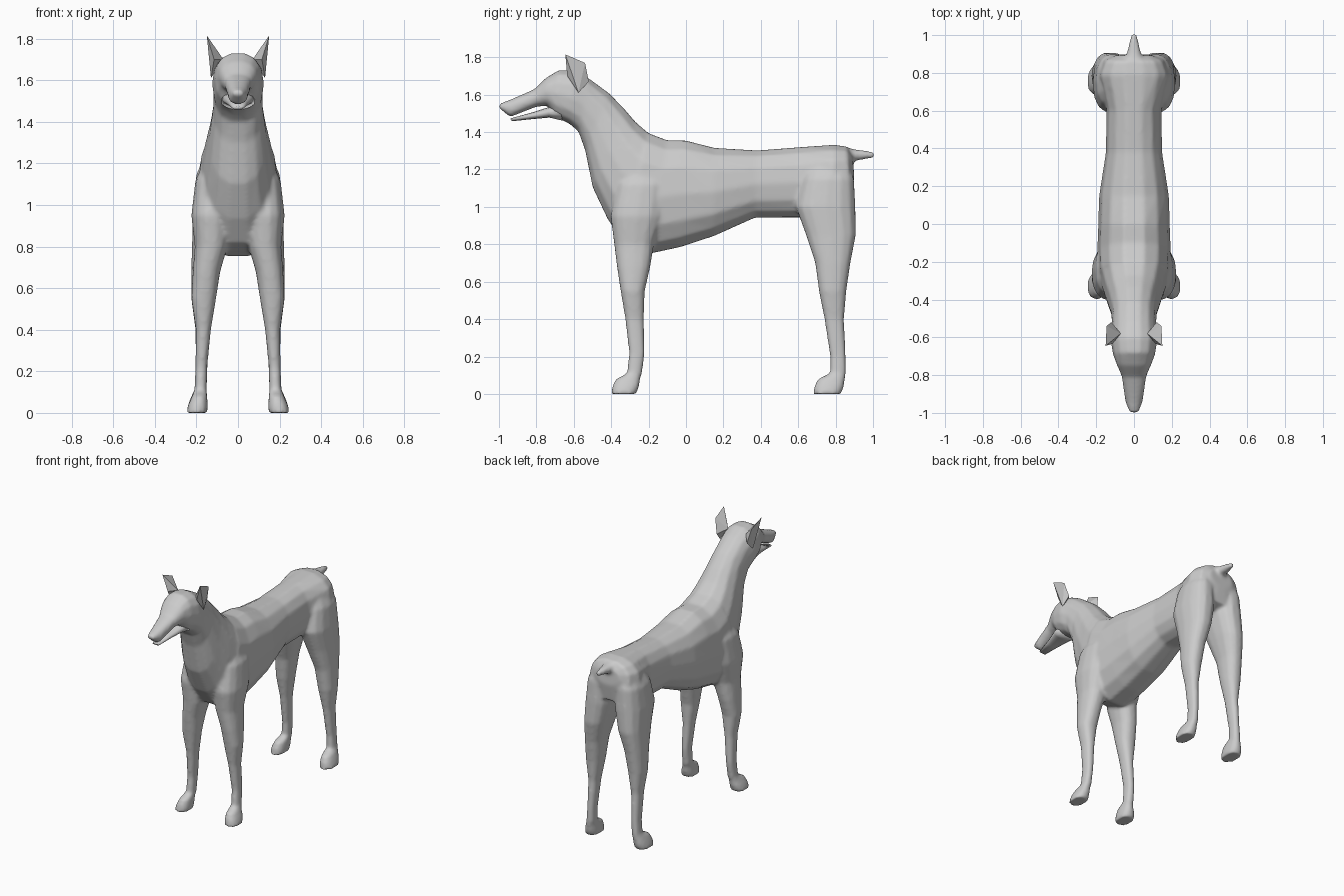
import bpy, bmesh, math
from mathutils import Vector

SIDES = 14


def finish(name, bm):
    bmesh.ops.recalc_face_normals(bm, faces=bm.faces)
    mesh = bpy.data.meshes.new(name)
    bm.to_mesh(mesh)
    bm.free()
    obj = bpy.data.objects.new(name, mesh)
    bpy.context.collection.objects.link(obj)
    return obj


def loft(bm, sections, power=0.85):
    """Skin closed rings; each section is (centre, half axis a, half axis b)."""
    rings = []
    for c, a, b in sections:
        ring = []
        for i in range(SIDES):
            t = 2 * math.pi * i / SIDES
            u, v = math.cos(t), math.sin(t)
            u = math.copysign(abs(u) ** power, u)
            v = math.copysign(abs(v) ** power, v)
            ring.append(bm.verts.new(c + a * u + b * v))
        rings.append(ring)
    for r, s in zip(rings, rings[1:]):
        for i in range(SIDES):
            j = (i + 1) % SIDES
            bm.faces.new((r[i], r[j], s[j], s[i]))
    bm.faces.new(rings[0])
    bm.faces.new(rings[-1])


def spine_loft(bm, rows, power=0.85):
    """Rows: lower y, z, upper y, z, half width."""
    secs = []
    for y0, z0, y1, z1, w in rows:
        lo, hi = Vector((0, y0, z0)), Vector((0, y1, z1))
        secs.append(((lo + hi) / 2, Vector((w, 0, 0)), (hi - lo) / 2))
    loft(bm, secs, power)


def leg_loft(bm, rows, side):
    """Rows: z, front y, back y, inner x, outer x."""
    loft(bm, [(Vector((side * (xi + xo) / 2, (yf + yb) / 2, z)),
               Vector(((xo - xi) / 2, 0, 0)), Vector((0, (yb - yf) / 2, 0)))
              for z, yf, yb, xi, xo in rows])


bm = bmesh.new()

# Rump, torso, neck, skull and upper muzzle
spine_loft(bm, [
    (.90, 1.16, .89, 1.28, .09), (.88, 1.04, .86, 1.325, .16),
    (.78, 1.0, .79, 1.335, .19), (.62, .94, .60, 1.322, .145),
    (.37, .94, .38, 1.305, .15), (.15, .84, .15, 1.32, .185),
    (-.03, .78, .0, 1.36, .19), (-.19, .745, -.1, 1.362, .195),
    (-.34, .81, -.2, 1.40, .19)])
spine_loft(bm, [
    (-.25, .77, -.1, 1.36, .19),
    (-.34, .81, -.2, 1.40, .185), (-.42, .93, -.27, 1.46, .165),
    (-.50, 1.1, -.33, 1.53, .14), (-.54, 1.3, -.41, 1.61, .12),
    (-.575, 1.40, -.52, 1.69, .118), (-.62, 1.44, -.60, 1.73, .125),
    (-.70, 1.48, -.68, 1.733, .112), (-.74, 1.54, -.75, 1.69, .092),
    (-.80, 1.535, -.81, 1.63, .066), (-.94, 1.48, -.93, 1.578, .047),
    (-1.0, 1.528, -1.0, 1.55, .025)])

# Docked tail
spine_loft(bm, [(.80, 1.24, .83, 1.325, .07), (.89, 1.245, .90, 1.308, .04),
                (1.005, 1.262, 1.005, 1.295, .014)])

# Legs, mirrored
front = [(1.27, -.28, -.16, .05, .13), (1.12, -.37, -.10, .04, .205),
         (.95, -.405, -.12, .03, .225), (.8, -.385, -.17, .05, .208),
         (.68, -.37, -.19, .085, .218), (.55, -.35, -.22, .105, .225),
         (.4, -.325, -.225, .13, .203), (.22, -.305, -.22, .148, .205),
         (.11, -.315, -.235, .15, .21), (.08, -.375, -.245, .148, .222),
         (.04, -.395, -.25, .145, .24), (.0, -.40, -.265, .145, .25)]
rear = [(1.29, .68, .86, .03, .13), (1.15, .62, .90, .02, .2),
        (1.0, .585, .908, .015, .218), (.85, .64, .91, .05, .22),
        (.7, .69, .88, .09, .225), (.55, .71, .858, .11, .225),
        (.4, .74, .845, .135, .205), (.2, .77, .855, .148, .203),
        (.11, .77, .855, .15, .21), (.08, .705, .85, .148, .225),
        (.04, .685, .845, .145, .24), (.0, .68, .83, .145, .25)]
for s in (-1, 1):
    leg_loft(bm, front, s)
    leg_loft(bm, rear, s)

# Fuse the parts into one smooth skin
body = finish("dog_body", bm)
remesh = body.modifiers.new("fuse", 'REMESH')
remesh.mode = 'VOXEL'
remesh.voxel_size = 0.011
remesh.use_smooth_shade = True
smooth = body.modifiers.new("soften", 'SMOOTH')
smooth.factor = 0.5
smooth.iterations = 6

# Lower jaw
bm = bmesh.new()
spine_loft(bm, [(-.66, 1.46, -.68, 1.56, .085), (-.73, 1.477, -.74, 1.532, .07),
                (-.83, 1.468, -.83, 1.503, .045), (-.93, 1.458, -.94, 1.473, .025)])
jaw = finish("lower_jaw", bm)
for p in jaw.data.polygons:
    p.use_smooth = True

# Pricked ears
for s, side in ((-1, "right"), (1, "left")):
    bm = bmesh.new()
    for x, y, z in ((.15, -.645, 1.815), (.145, -.54, 1.77), (.12, -.52, 1.67),
                    (.07, -.58, 1.70), (.115, -.635, 1.70), (.13, -.575, 1.61)):
        bm.verts.new((s * x, y, z))
    bmesh.ops.convex_hull(bm, input=bm.verts)
    finish("ear_" + side, bm)
